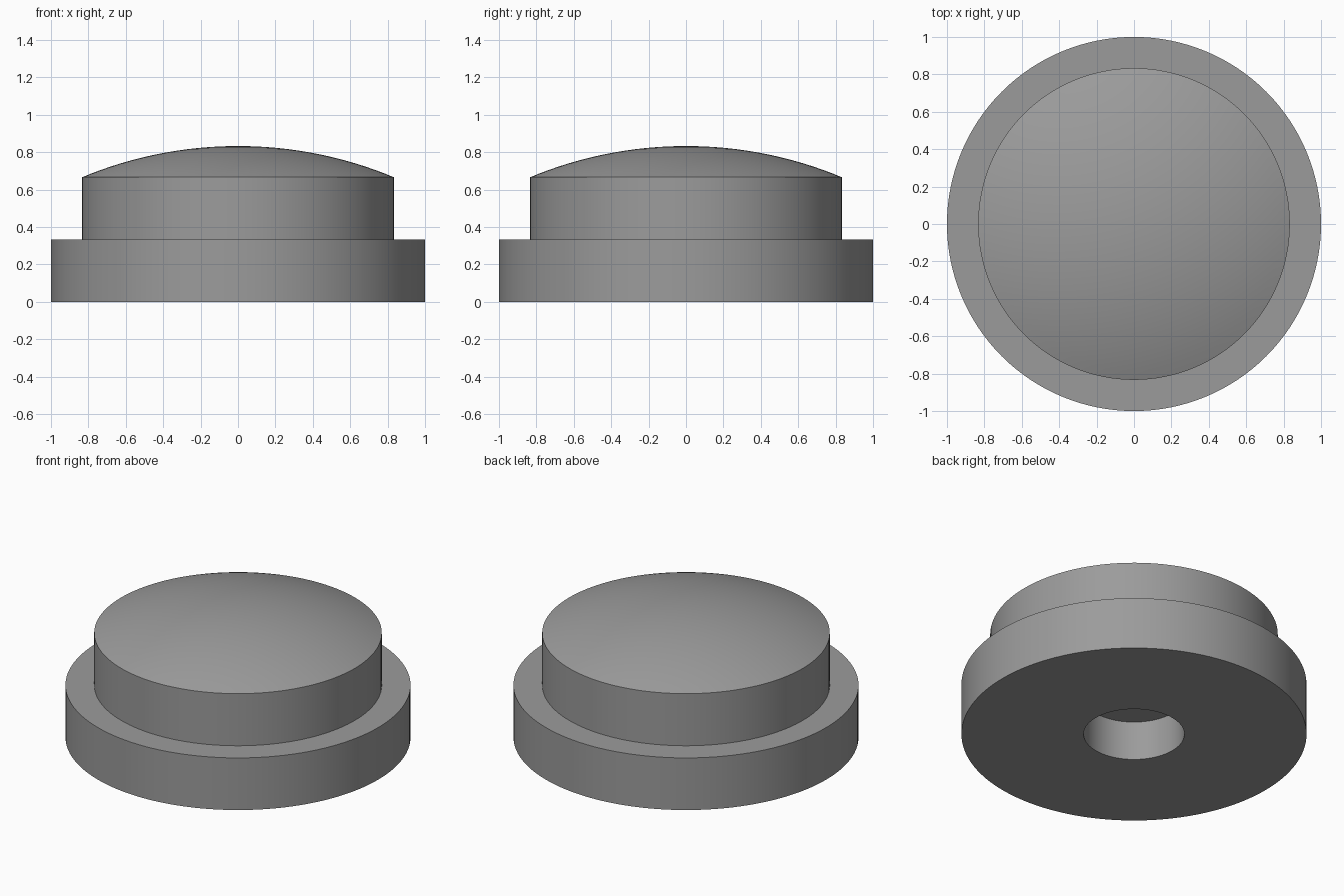
import bpy, bmesh, math

if "Cube" in bpy.data.objects:
    bpy.data.objects.remove(bpy.data.objects["Cube"])

SEGMENTS = 128

# Single grey finish
grey = bpy.data.materials.new("grey")
grey.diffuse_color = (0.33, 0.33, 0.33, 1)
grey.use_nodes = True
grey.node_tree.nodes["Principled BSDF"].inputs["Base Color"].default_value = grey.diffuse_color


def lathe(name, profile):
    """Spin an (r, z) profile, starting and ending on the z axis, into a solid."""
    bm = bmesh.new()
    verts = [bm.verts.new((r, 0, z)) for r, z in profile]
    edges = [bm.edges.new(pair) for pair in zip(verts, verts[1:])]
    bmesh.ops.spin(bm, geom=verts + edges, cent=(0, 0, 0), axis=(0, 0, 1),
                   angle=math.tau, steps=SEGMENTS, use_duplicate=False)
    bmesh.ops.remove_doubles(bm, verts=bm.verts, dist=1e-5)
    bmesh.ops.recalc_face_normals(bm, faces=bm.faces)
    mesh = bpy.data.meshes.new(name)
    bm.to_mesh(mesh)
    bm.free()
    obj = bpy.data.objects.new(name, mesh)
    bpy.context.collection.objects.link(obj)
    mesh.materials.append(grey)
    bpy.ops.object.select_all(action='DESELECT')
    obj.select_set(True)
    bpy.context.view_layer.objects.active = obj
    bpy.ops.object.shade_smooth_by_angle(angle=math.radians(20))
    return obj


# Dimensions: flange, raised barrel, shallow spherical crown, blind hole below
flange_r, flange_z = 1.0, 1 / 3
barrel_r, barrel_z = 5 / 6, 2 / 3
crown_h = 1 / 6
hole_r, hole_depth = 0.292, 0.25

# Crown arc from the barrel rim up to the centre
sphere_r = (barrel_r ** 2 + crown_h ** 2) / (2 * crown_h)
sweep = math.asin(barrel_r / sphere_r)
centre_z = barrel_z + crown_h - sphere_r
steps = 16
crown = [(sphere_r * math.sin(sweep * (1 - i / steps)),
          centre_z + sphere_r * math.cos(sweep * (1 - i / steps)))
         for i in range(steps + 1)]

# Domed button with a blind hole in its underside
lathe("domed_button", [
    (0, hole_depth), (hole_r, hole_depth), (hole_r, 0),
    (flange_r, 0), (flange_r, flange_z), (barrel_r, flange_z),
] + crown)
